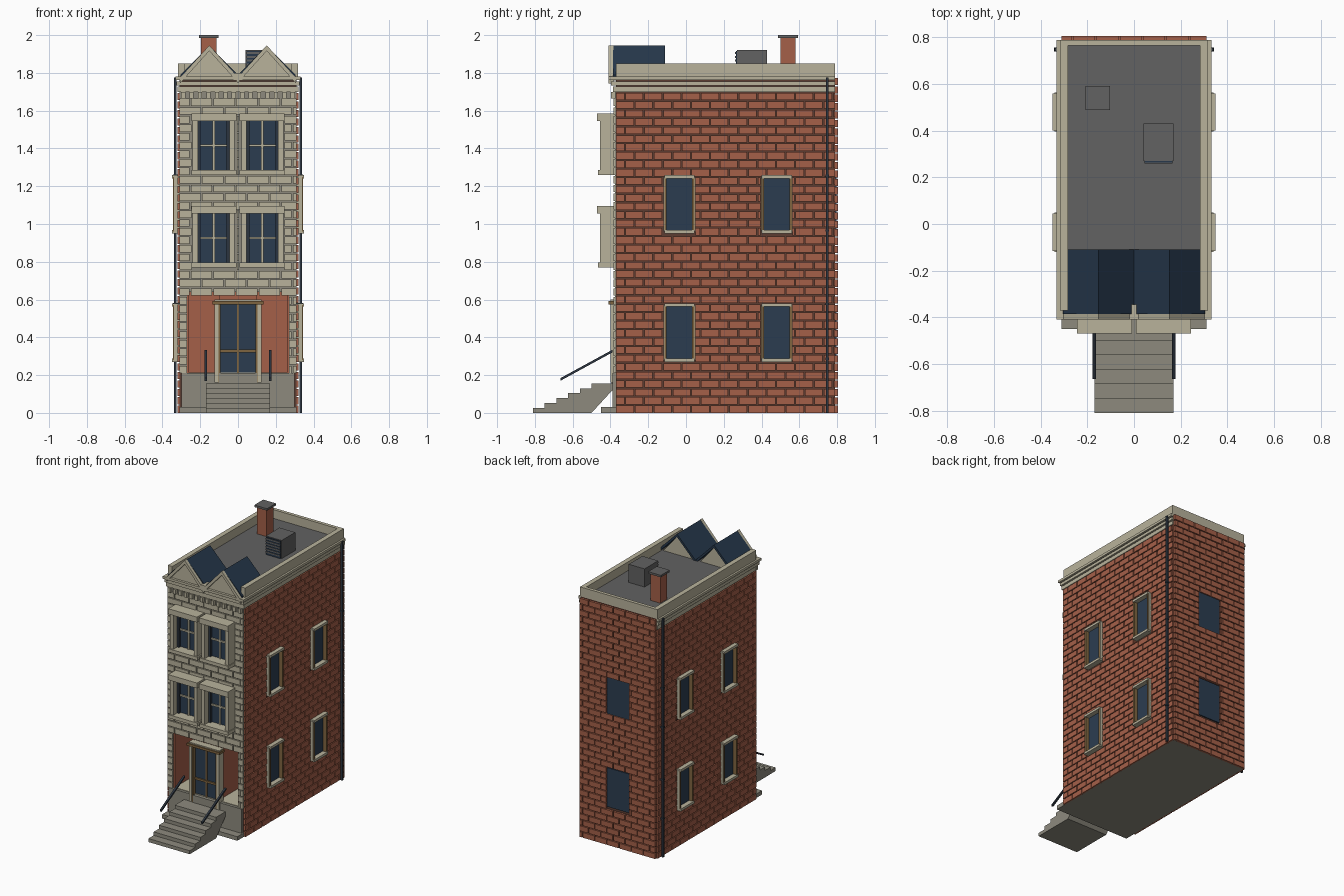
import bpy
import bmesh
from mathutils import Matrix, Vector

cube = bpy.data.objects.get("Cube")
if cube:
    bpy.data.objects.remove(cube, do_unlink=True)


def material(name, red, green, blue):
    """Flat colour given as sRGB bytes, stored as linear values."""
    mat = bpy.data.materials.new(name)
    colour = [(c / 255) ** 2.2 for c in (red, green, blue)] + [1]
    mat.diffuse_color = colour
    mat.use_nodes = True
    mat.node_tree.nodes["Principled BSDF"].inputs["Base Color"].default_value = colour
    return mat


BRICK = material("red brick", 163, 96, 74)
MORTAR = material("dark mortar", 92, 62, 52)
PALE = material("pale limestone", 183, 177, 154)
STONE = material("grey stone", 140, 137, 125)
GLASS = material("blue glass", 47, 63, 81)
SLATE = material("blue slate", 42, 58, 76)
ROOF = material("roof grey", 98, 98, 98)
BROWN = material("brown wood", 126, 101, 66)
IRON = material("dark iron", 48, 56, 66)


def finish(name, mat, bm):
    bmesh.ops.recalc_face_normals(bm, faces=bm.faces)
    mesh = bpy.data.meshes.new(name)
    bm.to_mesh(mesh)
    bm.free()
    mesh.materials.append(mat)
    obj = bpy.data.objects.new(name, mesh)
    bpy.context.scene.collection.objects.link(obj)
    return obj


def flip(span):
    return (-span[1], -span[0])


def part(name, mat, *blocks, mirror=False):
    """One object made of boxes, each a triple of x, y and z spans."""
    bm = bmesh.new()
    blocks = list(blocks)
    if mirror:
        blocks += [(flip(x), y, z) for x, y, z in blocks]
    for block in blocks:
        centre = Vector([(low + high) / 2 for low, high in block])
        size = [high - low for low, high in block]
        matrix = Matrix.Translation(centre) @ Matrix.Diagonal((*size, 1))
        bmesh.ops.create_cube(bm, size=1, matrix=matrix)
    return finish(name, mat, bm)


def prism(name, mat, profile, axis, span, mirror=False):
    """Extrude a profile along x (points are y, z) or y (points are x, z)."""
    bm = bmesh.new()
    for sign in (1, -1) if mirror else (1,):
        rings = []
        for s in span:
            points = [(s, a, b) if axis == "x" else (a, s, b) for a, b in profile]
            rings.append([bm.verts.new((sign * x, y, z)) for x, y, z in points])
        near, far = rings
        bm.faces.new(near)
        bm.faces.new(far[::-1])
        for i in range(len(near)):
            bm.faces.new((near[i - 1], near[i], far[i], far[i - 1]))
    return finish(name, mat, bm)


def wall(name, mat, across, height, length, holes, place):
    """Running-bond courses that stop at the openings."""
    blocks = []
    gap = 0.0065
    rows = round((height[1] - height[0]) / 0.045)
    pitch = (height[1] - height[0]) / rows
    for row in range(rows):
        z = height[0] + row * pitch
        middle = z + pitch / 2
        cuts = sorted(u for u, v in holes if v[0] < middle < v[1])
        edges = [across[0]] + [e for cut in cuts for e in cut] + [across[1]]
        for start, end in zip(edges[::2], edges[1::2]):
            u = across[0] - (row % 2) * length / 2
            while u < end:
                low, high = max(u, start), min(u + length - gap, end)
                if high - low > gap:
                    blocks.append(place((low, high), (z, z + pitch - gap)))
                u += length
    return part(name, mat, *blocks)


W, FRONT, BACK = 0.31, -0.37, 0.79
FULL = (-W, W)
DEPTH = (FRONT, BACK)
BASE, PORCH, EAVE, TOP = 0.21, 0.64, 1.78, 1.85
OPEN, INNER = 0.27, -0.05
WINDOW_Z = ((0.28, 0.57), (0.96, 1.25))
BAY_Z = (0.77, 1.26)

# Core walls around the recessed porch, on a stone foundation
part("house_core", MORTAR,
     (FULL, DEPTH, (0.004, BASE)),
     (FULL, DEPTH, (PORCH, EAVE)),
     (FULL, (INNER, BACK), (BASE, PORCH)),
     ((-W, -OPEN), (FRONT, INNER), (BASE, PORCH)),
     ((OPEN, W), (FRONT, INNER), (BASE, PORCH)))
part("foundation", STONE, (FULL, DEPTH, (0, 0.004)))
part("porch_lining", BRICK,
     ((-OPEN, OPEN), (INNER - 0.01, INNER), (BASE, PORCH)),
     ((-0.1, 0.1), (-0.35, INNER), (BASE, PORCH)),
     ((-OPEN, 0.01 - OPEN), (FRONT, INNER), (BASE, PORCH)),
     ((OPEN - 0.01, OPEN), (FRONT, INNER), (BASE, PORCH)))
part("porch_floor", PALE, ((-OPEN, OPEN), (FRONT, INNER), (BASE, BASE + 0.004)))
part("front_backing", STONE,
     (FULL, (-0.376, FRONT), (PORCH, 1.7)),
     ((-W, -OPEN), (-0.376, FRONT), (BASE, PORCH)),
     ((OPEN, W), (-0.376, FRONT), (BASE, PORCH)))
part("front_base", STONE,
     ((-0.3, 0.3), (-0.39, FRONT), (0, BASE)),
     (FULL, (-0.45, FRONT), (0, 0.03)))

# Brick and stone courses
side_holes = [((y - 0.085, y + 0.085), (low - 0.01, high + 0.01))
              for y in (-0.035, 0.48) for low, high in WINDOW_Z]
for side, sign in (("left", 1), ("right", -1)):
    def place_side(u, z, sign=sign):
        x = (W - 0.002, W + 0.011)
        return (x if sign > 0 else flip(x), u, z)
    wall(side + "_wall_bricks", BRICK, DEPTH, (0, 1.7), 0.1, side_holes, place_side)
back_holes = [((-0.095, 0.095), span) for span in WINDOW_Z]
wall("back_wall_bricks", BRICK, FULL, (0, EAVE), 0.1, back_holes,
     lambda u, z: (u, (BACK - 0.002, BACK + 0.016), z))
front_holes = [(span, (low, low + 0.32)) for low in BAY_Z
               for span in ((-0.245, -0.005), (0.005, 0.245))]
front_holes.append(((-OPEN, OPEN), (0, PORCH)))
wall("front_wall_stones", PALE, FULL, (BASE, 1.67), 0.12, front_holes,
     lambda u, z: (u, (-0.384, FRONT), z))

# Side and back windows
for level, (low, high) in zip(("lower", "upper"), WINDOW_Z):
    part(level + "_back_window", GLASS, ((-0.092, 0.092), (BACK, BACK + 0.008), (low, high)))
    for place, y in (("front", -0.035), ("rear", 0.48)):
        name = f"{level}_{place}_side_window"
        part(name + "_glass", GLASS,
             ((W, W + 0.005), (y - 0.07, y + 0.07), (low, high)), mirror=True)
        part(name + "_jambs", BROWN,
             ((W, 0.343), (y - 0.08, y - 0.067), (low, high)),
             ((W, 0.343), (y + 0.067, y + 0.08), (low, high)), mirror=True)
        part(name + "_casing", PALE,
             ((W, 0.34), (y - 0.084, y - 0.08), (low, high)),
             ((W, 0.34), (y + 0.08, y + 0.084), (low, high)), mirror=True)
        part(name + "_sill_and_lintel", PALE,
             ((W, 0.35), (y - 0.08, y + 0.08), (low - 0.01, low + 0.008)),
             ((W, 0.35), (y - 0.08, y + 0.08), (high - 0.008, high + 0.01)), mirror=True)

# Projecting front window bays
for level, low in zip(("lower", "upper"), BAY_Z):
    tall = (low + 0.02, low + 0.3)
    part(level + "_bay_frames", PALE,
         ((0.008, 0.245), (-0.465, FRONT), (low, low + 0.025)),
         ((0.008, 0.245), (-0.47, FRONT), (low + 0.285, low + 0.325)),
         ((0.018, 0.045), (-0.455, FRONT), tall),
         ((0.213, 0.24), (-0.455, FRONT), tall), mirror=True)
    part(level + "_bay_glass", GLASS, ((0.045, 0.213), (-0.39, FRONT), tall), mirror=True)
    part(level + "_bay_bars", PALE,
         ((0.123, 0.135), (-0.4, FRONT), tall),
         ((0.05, 0.208), (-0.4, FRONT), (low + 0.15, low + 0.162)), mirror=True)
    part(level + "_bay_shadow_bars", IRON,
         ((0.045, 0.06), (-0.41, FRONT), tall),
         ((0.198, 0.213), (-0.41, FRONT), tall), mirror=True)

# Entrance door
part("door_glass", GLASS, ((-0.1, 0.1), (-0.365, -0.355), (BASE, 0.58)))
part("door_threshold", STONE, ((-0.1, 0.1), (-0.395, -0.36), (0.15, BASE)))
part("door_bars", BROWN,
     ((-0.1, 0.1), (-0.375, -0.36), (0.32, 0.335)),
     ((-0.006, 0.006), (-0.372, -0.36), (BASE, 0.58)))
part("door_columns", PALE, ((0.103, 0.125), (-0.4, -0.35), (0.16, 0.58)), mirror=True)
part("door_column_edges", BROWN, ((0.092, 0.103), (-0.395, -0.35), (0.16, 0.58)), mirror=True)
part("door_lintel", BROWN, ((-0.135, 0.135), (-0.41, -0.35), (0.575, 0.592)))
part("door_lintel_cap", PALE, ((-0.125, 0.125), (-0.4, -0.35), (0.592, 0.6)))

# Front steps and handrails
profile = [(-0.39, 0.12), (-0.5, 0)]
for step in range(6):
    y = -0.81 + step * 0.062
    profile += [(y, step * 0.026), (y, (step + 1) * 0.026)]
profile.append((-0.39, 0.156))
prism("front_steps", STONE, profile, "x", (-0.17, 0.17))
rail = [(-0.665, 0.17), (-0.665, 0.184), (-0.39, 0.334), (-0.39, 0.32)]
prism("handrails", IRON, rail, "x", (0.163, 0.177), mirror=True)

# Stepped cornice, dentils, parapet and flat roof
part("side_cornice", PALE,
     ((W, 0.318), DEPTH, (1.7, 1.728)),
     ((W, 0.325), (-0.39, BACK), (1.734, 1.755)),
     ((W, 0.332), (-0.39, BACK), (1.762, EAVE)), mirror=True)
part("front_cornice", PALE,
     ((-0.32, 0.32), (-0.387, FRONT), (1.7, 1.728)),
     ((-0.325, 0.325), (-0.398, FRONT), (1.734, 1.755)),
     ((-0.332, 0.332), (-0.41, FRONT), (1.762, EAVE)))
part("front_dentils", PALE,
     *[((x - 0.011, x + 0.011), (-0.398, FRONT), (1.665, 1.7))
       for x in (-0.29 + i * 0.58 / 13 for i in range(14))])
part("side_parapets", PALE, ((0.282, 0.318), (FRONT, BACK), (EAVE, TOP)), mirror=True)
part("back_parapet", PALE, ((-0.3, 0.3), (BACK - 0.025, BACK), (EAVE, TOP)))
part("flat_roof", ROOF, ((-0.29, 0.29), (FRONT, BACK - 0.02), (EAVE - 0.01, EAVE + 0.005)))


# Twin front gables
def chevron(centre, half, foot, peak, thick):
    line = [(centre - half, foot), (centre, peak), (centre + half, foot)]
    return line + [(x, z - thick) for x, z in reversed(line)]


X = 0.152
prism("gable_rakes", PALE, chevron(X, 0.155, 1.775, 1.946, 0.03), "y", (-0.41, -0.385), True)
prism("gable_roofs", SLATE, chevron(X, X, 1.79, 1.944, 0.022), "y", (-0.386, -0.11), True)
prism("gable_walls", PALE, [(X - 0.14, 1.76), (X, 1.925), (X + 0.14, 1.76)], "y",
      (-0.392, -0.12), True)
part("gable_valley_block", PALE, ((-0.025, 0.025), (-0.41, -0.345), (1.76, 1.8)))

# Louvred roof hatch, chimney and drainpipes
part("roof_hatch", ROOF, ((0.04, 0.17), (0.27, 0.43), (EAVE, 1.92)))
part("hatch_opening", SLATE, ((0.045, 0.165), (0.264, 0.27), (EAVE, 1.915)))
part("hatch_louvres", ROOF,
     *[((0.045, 0.165), (0.26, 0.265), (z, z + 0.01))
       for z in (1.8 + i * 0.02 for i in range(6))])
part("chimney", BRICK, ((-0.195, -0.115), (0.5, 0.58), (EAVE, 1.985)))
part("chimney_cap", ROOF, ((-0.207, -0.103), (0.488, 0.592), (1.985, 2)))
part("drainpipes", IRON, ((0.326, 0.34), (0.741, 0.755), (0, 1.775)), mirror=True)
part("pipe_brackets", IRON,
     *[((W, 0.343), (0.739, 0.757), (z, z + 0.012)) for z in (0.28, 0.57, 0.96, 1.25)],
     mirror=True)
